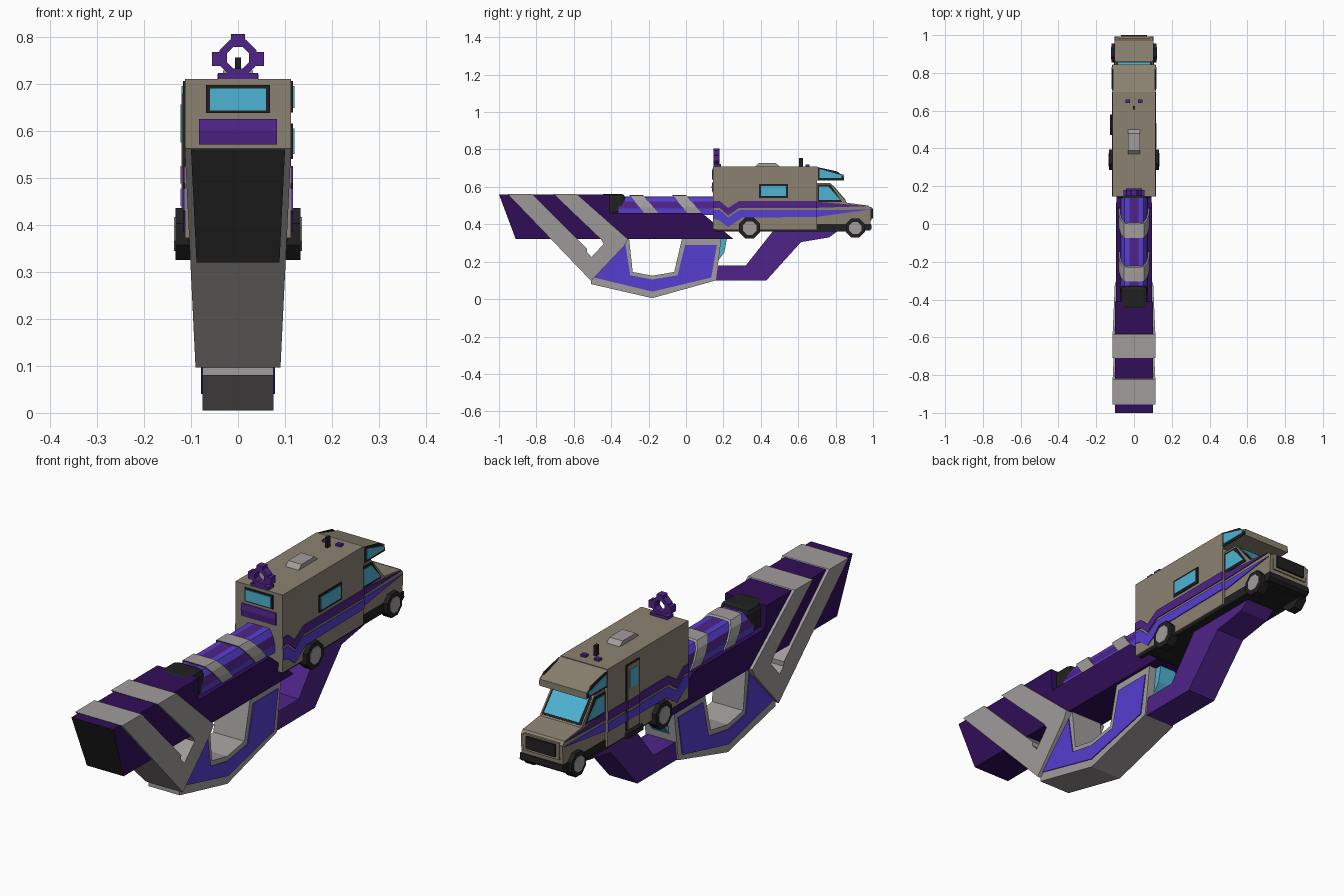
import bpy, bmesh, math
from mathutils import Vector

if "Cube" in bpy.data.objects:
    bpy.data.objects.remove(bpy.data.objects["Cube"])


def material(name, rgb):
    lin = [((c / 255 + 0.055) / 1.055) ** 2.4 if c > 10 else c / 3294 for c in rgb]
    m = bpy.data.materials.new(name)
    m.use_nodes = True
    m.diffuse_color = (*lin, 1)
    m.node_tree.nodes["Principled BSDF"].inputs["Base Color"].default_value = (*lin, 1)
    return m


TAN = material("tan", (139, 130, 113))
GREY = material("light grey", (161, 156, 156))
DARK = material("dark purple", (49, 14, 88))
PURPLE = material("purple", (78, 35, 136))
VIOLET = material("violet", (86, 62, 208))
BLACK = material("black", (32, 32, 32))
CYAN = material("cyan glass", (78, 180, 212))


def finish(name, bm, *mats):
    bmesh.ops.recalc_face_normals(bm, faces=bm.faces)
    me = bpy.data.meshes.new(name)
    bm.to_mesh(me)
    bm.free()
    for m in mats:
        me.materials.append(m)
    ob = bpy.data.objects.new(name, me)
    bpy.context.collection.objects.link(ob)
    return ob


def loft(name, rings, *mats, rule=None, closed=True):
    """Join equal rings of points and cap both ends."""
    bm = bmesh.new()
    vs = [[bm.verts.new(p) for p in r] for r in rings]
    n = len(vs[0])
    for a, b in zip(vs, vs[1:]):
        for i in range(n):
            f = bm.faces.new((a[i], a[(i + 1) % n], b[(i + 1) % n], b[i]))
            if rule:
                f.material_index = rule(i)
    bm.faces.new(vs[0])
    bm.faces.new(vs[-1])
    return finish(name, bm, *mats)


def prism(name, pts, half, mat, taper=0.0, x=0.0):
    """Side profile (y, z) extruded across x, narrowing below z = 0.56."""
    def ring(s):
        return [(x + s * (half + taper * (z - 0.56)), y, z) for y, z in pts]
    return loft(name, [ring(-1), ring(1)], mat)


def side_plate(name, pts, face_x, mat, sides=(-1, 1), thick=0.004):
    for s in sides:
        tag = "left_" if s > 0 else "right_"
        prism(tag + name, pts, thick / 2 + 0.002, mat, x=s * (face_x + thick / 2 - 0.002))


def box(name, x0, x1, y0, y1, z0, z1, mat):
    return prism(name, [(y0, z0), (y1, z0), (y1, z1), (y0, z1)], (x1 - x0) / 2, mat, x=(x0 + x1) / 2)


def grow(pts, d):
    c = sum((Vector(p) for p in pts), Vector((0, 0))) / len(pts)
    return [(y + math.copysign(d, y - c.x), z + math.copysign(d, z - c.y)) for y, z in pts]


def window(name, pts, face_x, sides=(-1, 1)):
    side_plate(name + "_frame", grow(pts, 0.01), face_x, BLACK, sides, 0.004)
    side_plate(name + "_glass", pts, face_x, CYAN, sides, 0.007)


# Rear stock with a black end
TAPER = 0.049
stock = prism("stock", [(-1, .56), (-.41, .56), (-.41, .46), (.085, .46), (.255, .32), (-.91, .32)],
              .10, DARK, TAPER)
stock.data.materials.append(BLACK)
for f in stock.data.polygons:
    if f.normal.y < -0.8:
        f.material_index = 1

# Diagonal straps that join below the stock
prism("rear_strap", [(-.955, .563), (-.822, .563), (-.53, .27), (-.53, .25), (-.505, .225),
                     (-.45, .16), (-.507, .097)], .113, GREY, TAPER)
prism("front_strap", [(-.71, .563), (-.585, .563), (-.31, .32), (-.33, .285), (-.507, .097),
                      (-.505, .225), (-.44, .295), (-.455, .32)], .113, GREY, TAPER)

# Grip guard with inset panels
prism("grip_guard", [(-.507, .107), (-.507, .08), (-.18, .005), (.16, .10), (.19, .33), (-.02, .33),
                     (-.063, .145), (-.18, .125), (-.285, .145), (-.305, .33), (-.34, .33)], .075, GREY)
side_plate("grip_panel", [(-.49, .115), (-.18, .04), (.135, .115), (.165, .288), (-.005, .288),
                          (-.045, .127), (-.18, .105), (-.298, .127), (-.325, .30)], .075, VIOLET)
prism("trigger", [(.175, .21), (.205, .25), (.22, .33), (.175, .33)], .04, CYAN)
prism("fore_grip", [(.155, .10), (.43, .10), (.615, .305), (.765, .33), (.82, .37), (.47, .37),
                    (.32, .18), (.16, .18)], .068, PURPLE)

# Barrel with coloured facets and slanted straps
half_arch = [(.075, .45), (.075, .485), (.066, .522), (.05, .547), (.025, .549)]
arch = half_arch + [(-x, z) for x, z in reversed(half_arch)]
loft("barrel", [[(x, y, z) for x, z in arch] for y in (-.36, .16)], VIOLET, PURPLE,
     rule=lambda i: int(i in (1, 4, 7)))
for k, y0 in enumerate((-.31, -.08)):
    loft(f"barrel_strap_{k + 1}",
         [[(x * 1.08, y0 + dy + (.556 - z) * .85, z + .007) for x, z in arch] for dy in (0, .075)], GREY)
cap = box("barrel_rear_cap", -.072, .072, -.46, -.325, .45, .563, BLACK)
bev = cap.modifiers.new("Bevel", "BEVEL")
bev.width, bev.segments = .022, 2

# Camper body, cab and sleeping bay
prism("camper_body", [(.145, .372), (.70, .372), (.70, .71), (.145, .71)], .113, TAN)
prism("overcab_bay", [(.69, .71), (.845, .664), (.845, .635), (.69, .635)], .113, TAN)
prism("cab", [(.69, .39), (.69, .622), (.77, .622), (.86, .515), (.975, .50), (.99, .485), (.985, .39)],
      .10, TAN)
box("chassis", -.105, .105, .16, .95, .362, .374, BLACK)
prism("bumper_skirt", [(.70, .366), (.98, .366), (.992, .376), (.99, .402), (.70, .402)], .104, BLACK)
box("grille_surround", -.085, .085, .97, .992, .42, .492, TAN)
box("grille", -.07, .07, .97, 1, .432, .485, BLACK)

# Stripes along the camper and cab
side_plate("upper_stripe", [(.145, .525), (.18, .525), (.225, .487), (.285, .525), (.70, .525), (.70, .488),
                            (.285, .488), (.225, .447), (.18, .488), (.145, .488)], .113, PURPLE)
side_plate("lower_stripe", [(.145, .477), (.18, .477), (.225, .436), (.285, .477), (.70, .477), (.70, .44),
                            (.30, .435), (.225, .385), (.18, .42), (.145, .43)], .113, VIOLET)
side_plate("cab_upper_stripe", [(.70, .52), (.975, .497), (.70, .488)], .10, PURPLE)
side_plate("cab_lower_stripe", [(.70, .477), (.98, .478), (.70, .44)], .10, VIOLET)

# Windows
window("side_window", [(.40, .55), (.535, .55), (.535, .605), (.40, .605)], .113, (1,))
window("bay_window", [(.715, .648), (.832, .648), (.832, .662), (.80, .672), (.715, .695)], .113)
window("cab_window", [(.712, .53), (.825, .53), (.762, .602), (.712, .602)], .10)
slope = [(.775, .612), (.855, .52)]
for name, half, inset, lift, mat in (("windshield_frame", .094, 0, .003, BLACK),
                                     ("windshield_glass", .084, .008, .006, CYAN)):
    a, b = (Vector(p) for p in slope)
    along = (b - a).normalized()
    out = Vector((-along.y, along.x))
    a, b = a + along * inset, b - along * inset
    prism(name, [a - out * .01, b - out * .01, b + out * lift, a + out * lift], half, mat)
box("rear_window_frame", -.068, .068, .141, .15, .637, .697, BLACK)
box("rear_window_glass", -.06, .06, .138, .15, .643, .690, CYAN)
prism("rear_panel", [(.15, .57), (.141, .57), (.137, .60), (.141, .625), (.15, .625)], .083, PURPLE)

# Entry door and step on the right side
door = [(.49, .40), (.57, .40), (.57, .675), (.49, .675)]
side_plate("door_gap", grow(door, .005), .113, BLACK, (-1,), .005)
side_plate("door", door, .113, TAN, (-1,), .007)
side_plate("door_upper_stripe", [(.49, .488), (.57, .488), (.57, .525), (.49, .525)], .113, PURPLE, (-1,), .009)
side_plate("door_lower_stripe", [(.49, .44), (.57, .44), (.57, .477), (.49, .477)], .113, VIOLET, (-1,), .009)
side_plate("door_window", [(.505, .575), (.555, .575), (.555, .655), (.505, .655)], .113, CYAN, (-1,), .009)
box("door_step", -.126, -.10, .47, .58, .365, .388, BLACK)


# Wheels with hubs
def disc(y, z, r, n):
    return [(y + r * math.cos(math.tau * (i + .5) / n), z + r * math.sin(math.tau * (i + .5) / n))
            for i in range(n)]


for label, y, r, outer in (("rear", .34, .06, .133), ("front", .905, .055, .119)):
    for s, side in ((1, "left"), (-1, "right")):
        prism(f"{side}_{label}_tyre", disc(y, .38, r, 8), .02, BLACK, x=s * (outer - .02))
        prism(f"{side}_{label}_hub", disc(y, .38, r * .65, 8), .01, GREY, x=s * (outer - .007))

# Roof fittings
prism("roof_vent", [(.365, .705), (.505, .705), (.48, .728), (.39, .728)], .032, GREY)
box("antenna", -.006, .006, .605, .625, .70, .755, BLACK)
for s in (-1, 1):
    box("roof_light", s * .032 - .012, s * .032 + .012, .64, .66, .70, .72, PURPLE)

# Ring sight
bm = bmesh.new()
rings = [[bm.verts.new((r * math.cos(a), y, .755 + r * math.sin(a)))
          for a in [math.tau * (i + .5) / 8 for i in range(8)]]
         for r, y in ((.042, .147), (.042, .18), (.025, .18), (.025, .147))]
for k in range(4):
    a, b = rings[k], rings[(k + 1) % 4]
    for i in range(8):
        bm.faces.new((a[i], a[(i + 1) % 8], b[(i + 1) % 8], b[i]))
finish("sight_ring", bm, PURPLE)
box("sight_base", -.042, .042, .147, .187, .705, .722, PURPLE)
box("sight_top_lug", -.015, .015, .147, .18, .785, .805, PURPLE)
for s in (-1, 1):
    box("sight_side_lug", s * .045 - .01, s * .045 + .01, .147, .18, .737, .767, PURPLE)
